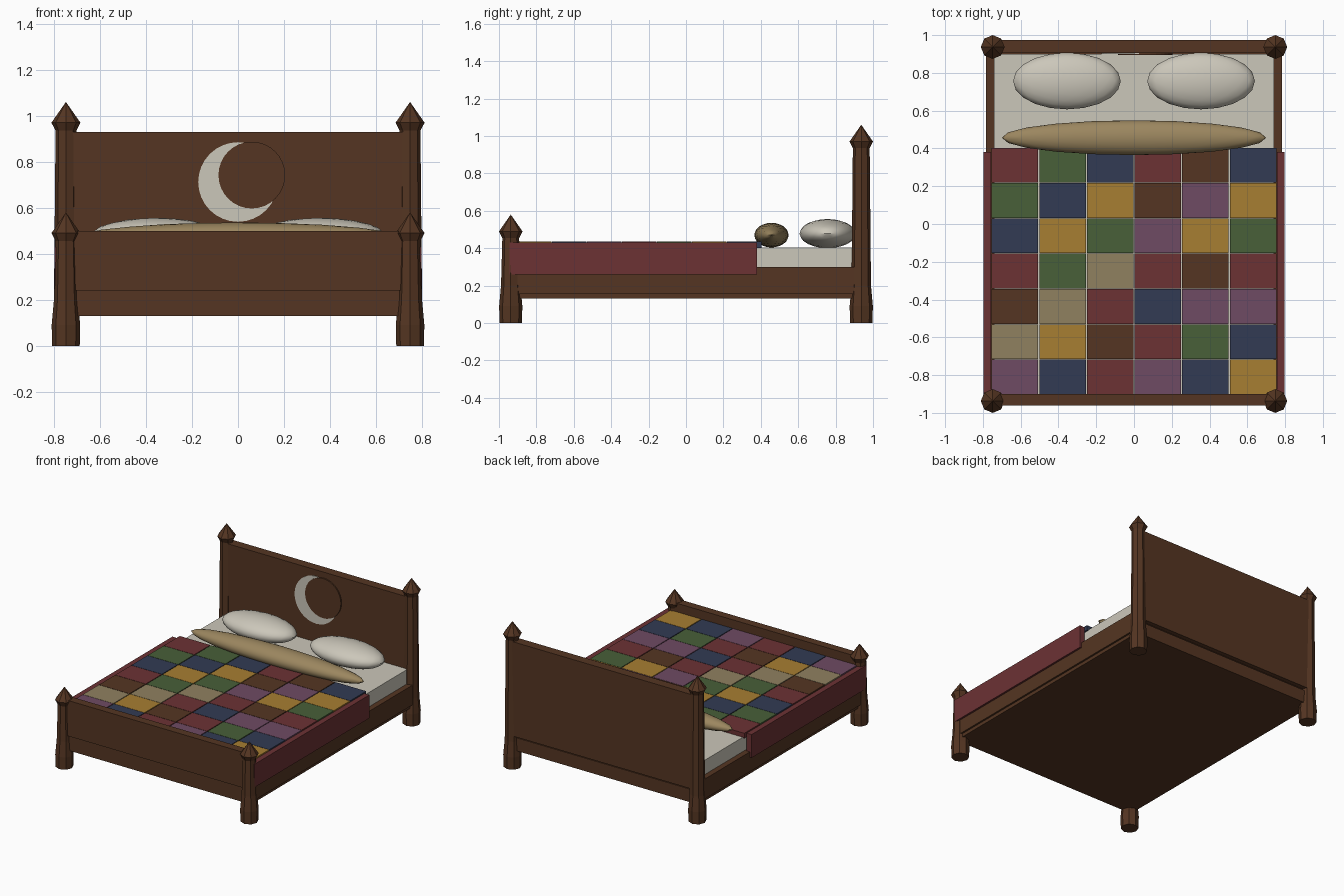
import bpy, bmesh, math
from mathutils import Matrix

if "Cube" in bpy.data.objects:
    bpy.data.objects.remove(bpy.data.objects["Cube"])


def material(name, rgb):
    m = bpy.data.materials.new(name)
    m.diffuse_color = (*rgb, 1)
    m.use_nodes = True
    m.node_tree.nodes["Principled BSDF"].inputs["Base Color"].default_value = m.diffuse_color
    return m


wood = material("wood_brown", (0.09, 0.036, 0.016))
linen = material("linen_white", (0.60, 0.57, 0.49))
khaki = material("bolster_khaki", (0.33, 0.24, 0.115))
red = material("quilt_red", (0.15, 0.032, 0.034))
green = material("quilt_green", (0.065, 0.115, 0.04))
navy = material("quilt_navy", (0.032, 0.044, 0.088))
gold = material("quilt_gold", (0.39, 0.21, 0.032))
purple = material("quilt_purple", (0.157, 0.07, 0.125))
tan = material("quilt_tan", (0.277, 0.22, 0.117))


def finish(name, bm, mat):
    bmesh.ops.recalc_face_normals(bm, faces=bm.faces)
    me = bpy.data.meshes.new(name)
    bm.to_mesh(me)
    bm.free()
    me.materials.append(mat)
    ob = bpy.data.objects.new(name, me)
    bpy.context.collection.objects.link(ob)
    return ob


def box(name, x, y, z, mat):
    """Box from (min, max) pairs."""
    bm = bmesh.new()
    bmesh.ops.create_cube(bm, size=1)
    for v in bm.verts:
        for i, (a, b) in enumerate((x, y, z)):
            v.co[i] = (a + b) / 2 + v.co[i] * (b - a)
    return finish(name, bm, mat)


def turned_post(name, x, y, h):
    """Eight-sided turned post with a swollen foot and pointed finial."""
    profile = [(0.06, 0), (0.062, 0.09), (0.052, 0.20),
               (0.045, h - 0.125), (0.063, h - 0.09)]
    bm = bmesh.new()
    n = 8
    rings = [[bm.verts.new((x + r * math.cos(i * math.tau / n),
                            y + r * math.sin(i * math.tau / n), z))
              for i in range(n)] for r, z in profile]
    tip = bm.verts.new((x, y, h))
    bm.faces.new(rings[0])
    for i in range(n):
        j = (i + 1) % n
        for a, b in zip(rings, rings[1:]):
            bm.faces.new((a[i], a[j], b[j], b[i]))
        bm.faces.new((rings[-1][i], rings[-1][j], tip))
    return finish(name, bm, wood)


def cushion(name, loc, size, mat):
    bm = bmesh.new()
    bmesh.ops.create_icosphere(bm, subdivisions=3, radius=1)
    bmesh.ops.scale(bm, vec=size, verts=bm.verts)
    bmesh.ops.translate(bm, vec=loc, verts=bm.verts)
    ob = finish(name, bm, mat)
    bpy.ops.object.select_all(action='DESELECT')
    ob.select_set(True)
    bpy.context.view_layer.objects.active = ob
    bpy.ops.object.shade_smooth_by_angle(angle=math.radians(30))


def disc(name, x, z, r, y, depth, mat):
    bm = bmesh.new()
    bmesh.ops.create_cone(bm, cap_ends=True, segments=32, radius1=r, radius2=r, depth=depth)
    bmesh.ops.transform(bm, verts=bm.verts, matrix=Matrix.Translation((x, y - depth / 2, z))
                        @ Matrix.Rotation(math.pi / 2, 4, 'X'))
    finish(name, bm, mat)


# Posts, side rails and quilt drapes on both sides
for s, side in ((-1, "left"), (1, "right")):
    turned_post(f"head_post_{side}", s * 0.748, 0.937, 1.06)
    turned_post(f"foot_post_{side}", s * 0.748, -0.937, 0.58)
    box(f"side_rail_{side}", sorted((s * 0.74, s * 0.783)), (-0.91, 0.91), (0.155, 0.30), wood)
    box(f"quilt_drape_{side}", sorted((s * 0.757, s * 0.797)), (-0.945, 0.38), (0.26, 0.43), red)

# Boards with slightly recessed lower rails
box("headboard", (-0.73, 0.73), (0.905, 0.973), (0.24, 0.93), wood)
box("head_rail", (-0.73, 0.73), (0.905, 0.955), (0.13, 0.225), wood)
box("head_rail_core", (-0.73, 0.73), (0.91, 0.94), (0.22, 0.245), wood)
box("footboard", (-0.73, 0.73), (-0.96, -0.90), (0.24, 0.50), wood)
box("foot_rail", (-0.73, 0.73), (-0.95, -0.90), (0.13, 0.24), wood)

# Base and mattress
box("base_slab", (-0.77, 0.77), (-0.92, 0.92), (0.13, 0.155), wood)
box("mattress", (-0.742, 0.742), (-0.90, 0.90), (0.155, 0.405), linen)

# Crescent moon: pale disc partly covered by a wooden one
disc("moon_disc", 0, 0.712, 0.173, 0.905, 0.005, linen)
disc("moon_shadow_disc", 0.06, 0.742, 0.145, 0.905, 0.009, wood)

# Patchwork quilt
colours = {"R": red, "G": green, "N": navy, "Y": gold, "P": purple, "T": tan, "B": wood}
rows = ["RGNRBN", "GNYBPY", "NYGPYG", "RGTRBR", "BTRNPP", "TYBRGN", "PNRPNY"]
dx, dy, gap = 0.2523, 0.187, 0.003
for r, row in enumerate(rows):
    for c, key in enumerate(row):
        x, y = (c - 3) * dx, 0.405 - r * dy
        box(f"quilt_patch_{r}_{c}", (x + gap, x + dx - gap), (y - dy + gap / 2, y - gap / 2),
            (0.40, 0.437), colours[key])

# Pillows and bolster
cushion("pillow_left", (-0.355, 0.757, 0.478), (0.285, 0.15, 0.078), linen)
cushion("pillow_right", (0.355, 0.757, 0.478), (0.285, 0.15, 0.078), linen)
cushion("bolster", (0, 0.457, 0.47), (0.70, 0.092, 0.066), khaki)
